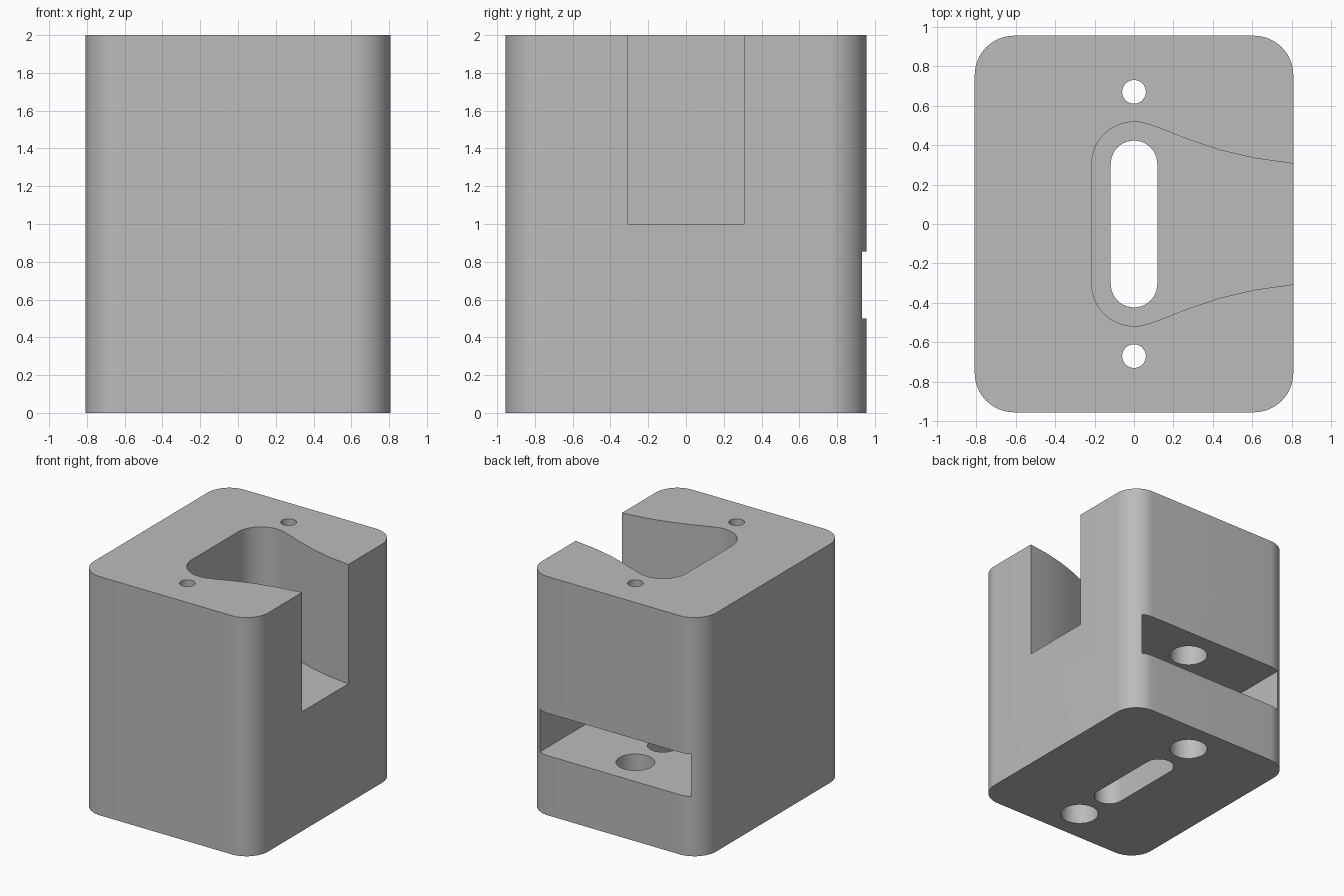
import bpy, bmesh, math

if "Cube" in bpy.data.objects:
    bpy.data.objects.remove(bpy.data.objects["Cube"])

W, D, H = 0.808, 0.955, 2.0

grey = bpy.data.materials.new("light grey")
grey.diffuse_color = (0.5, 0.5, 0.5, 1)
grey.use_nodes = True
grey.node_tree.nodes["Principled BSDF"].inputs["Base Color"].default_value = grey.diffuse_color


def prism(name, pts, z0, z1):
    """Extrude a closed outline straight up from z0 to z1."""
    bm = bmesh.new()
    face = bm.faces.new([bm.verts.new((x, y, z0)) for x, y in pts])
    top = bmesh.ops.extrude_face_region(bm, geom=[face])["geom"]
    bmesh.ops.translate(bm, vec=(0, 0, z1 - z0),
                        verts=[v for v in top if isinstance(v, bmesh.types.BMVert)])
    bmesh.ops.recalc_face_normals(bm, faces=bm.faces)
    me = bpy.data.meshes.new(name)
    bm.to_mesh(me)
    bm.free()
    me.materials.append(grey)
    ob = bpy.data.objects.new(name, me)
    bpy.context.collection.objects.link(ob)
    return ob


def arc(cx, cy, r, a0, a1, n):
    return [(cx + r * math.cos(math.radians(a0 + (a1 - a0) * i / n)),
             cy + r * math.sin(math.radians(a0 + (a1 - a0) * i / n))) for i in range(n + 1)]


def circle(cx, cy, r, n=40):
    return arc(cx, cy, r, 0, 360, n)[:-1]


# Body with rounded vertical corners
R = 0.2
outline = []
for k, (sx, sy) in enumerate([(1, 1), (-1, 1), (-1, -1), (1, -1)]):
    outline += arc(sx * (W - R), sy * (D - R), R, 90 * k, 90 * k + 90, 16)
body = prism("body", outline, 0, H)

# Top pocket: rounded at the left, tapering to a mouth on the right side
upper = [(1.0, 0.306), (W, 0.306), (0.61, 0.334), (0.435, 0.375), (0.27, 0.43), (0.12, 0.49)]
upper += arc(0, 0.303, 0.215, 75, 180, 16)
pocket = upper + [(x, -y) for x, y in reversed(upper)]

# Through slot with round ends
slot = arc(0, 0.305, 0.118, 0, 180, 20) + arc(0, -0.305, 0.118, 180, 360, 20)

# Rectangular recess entering from the back
recess = [(-0.7, -0.83), (0.7, -0.83), (0.7, 1.1), (-0.7, 1.1)]

cutters = [prism("pocket_cutter", pocket, 1.0, 2.2),
           prism("slot_cutter", slot, -0.2, 1.1),
           prism("recess_cutter", recess, 0.5, 0.855)]

# Screw holes: wide from below, narrow through the top
for side, y in (("back", 0.67), ("front", -0.67)):
    cutters.append(prism(side + "_wide_hole_cutter", circle(0, y, 0.148), -0.2, 1.7))
    cutters.append(prism(side + "_screw_hole_cutter", circle(0, y, 0.06), 1.6, 2.2))

bpy.context.view_layer.objects.active = body
body.select_set(True)
for c in cutters:
    c.select_set(False)
    m = body.modifiers.new(c.name, "BOOLEAN")
    m.operation, m.solver, m.object = "DIFFERENCE", "EXACT", c
    bpy.ops.object.modifier_apply(modifier=m.name)
for c in cutters:
    bpy.data.objects.remove(c)

bpy.ops.object.shade_smooth_by_angle(angle=math.radians(30))
